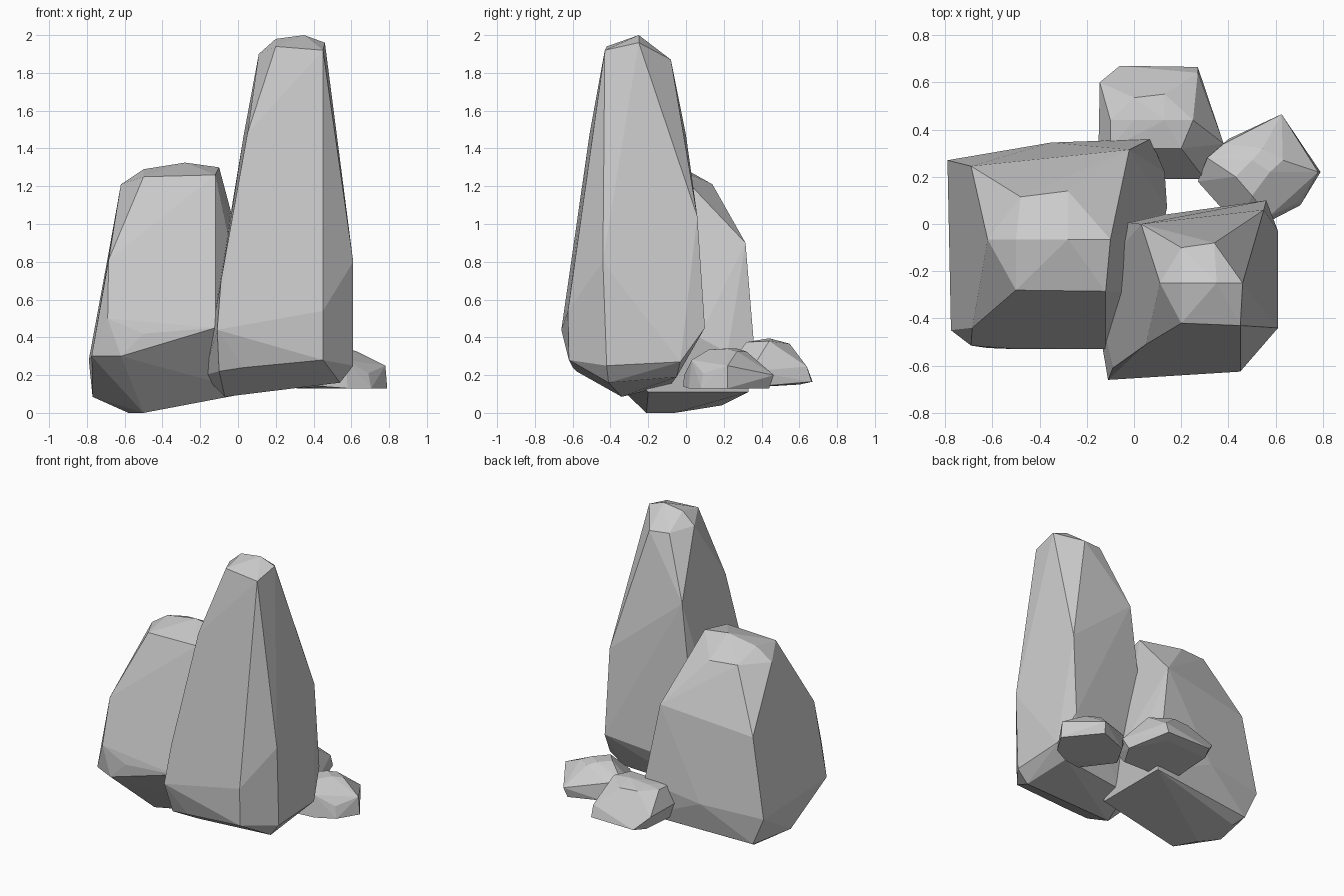
import bpy, bmesh, math


def rock(name, pts):
    """Faceted boulder: convex hull of a few corner points, near-flat facets merged."""
    bm = bmesh.new()
    for p in pts:
        bm.verts.new(p)
    res = bmesh.ops.convex_hull(bm, input=bm.verts[:])
    junk = {v for v in res["geom_interior"] + res["geom_unused"]
            if isinstance(v, bmesh.types.BMVert)}
    bmesh.ops.delete(bm, geom=list(junk), context='VERTS')
    bmesh.ops.dissolve_limit(bm, angle_limit=math.radians(4),
                             verts=bm.verts[:], edges=bm.edges[:])
    bmesh.ops.recalc_face_normals(bm, faces=bm.faces[:])
    me = bpy.data.meshes.new(name)
    bm.to_mesh(me)
    bm.free()
    ob = bpy.data.objects.new(name, me)
    bpy.context.collection.objects.link(ob)
    return ob


# Tall spire at the front right
rock("tall_rock", [
    (.20, -.25, 1.98), (.35, -.25, 2.0), (.11, -.25, 1.90), (.46, -.25, 1.96),
    (.20, -.10, 1.88), (.34, -.08, 1.87), (.20, -.42, 1.94), (.45, -.43, 1.92),
    (.05, -.51, 1.48), (.03, .0, 1.47), (.55, .06, 1.04), (.61, -.44, .80),
    (-.09, -.61, .70), (-.11, -.66, .44), (.04, -.625, .54), (.45, -.625, .54),
    (.45, -.62, .28), (.03, -.60, .24), (-.10, -.58, .22), (.61, -.42, .25),
    (.61, -.03, .27), (.56, .10, .45), (-.05, .01, .80), (-.08, .01, .35),
    (-.18, -.25, .20), (-.07, -.34, .085), (.54, -.41, .16), (.52, -.05, .19),
    (.0, -.08, .15)])

# Broad boulder on the left
rock("wide_rock", [
    (-.50, -.065, 1.29), (-.28, -.065, 1.325), (-.62, -.065, 1.21),
    (-.10, -.065, 1.30), (-.48, .115, 1.22), (-.28, .14, 1.21),
    (-.50, -.28, 1.25), (-.12, -.285, 1.26), (-.02, .315, .90),
    (-.69, .245, .82), (-.685, -.44, .81), (-.69, -.515, .50),
    (-.62, -.525, .30), (-.50, -.53, .42), (-.12, -.53, .45),
    (-.775, -.45, .30), (-.79, .27, .28), (.07, .36, .36), (-.35, .345, .30),
    (.14, .07, .40), (.13, .22, .32), (.05, -.3, .45), (-.77, -.06, .085),
    (-.50, -.21, .0), (-.58, -.06, .0), (-.66, .19, .04), (.08, .33, .11),
    (.08, -.20, .11), (-.70, .26, .08)])

# Small stone at the back
rock("back_stone", [
    (-.10, .44, .37), (0, .44, .385), (.13, .44, .395), (.25, .44, .38),
    (-.10, .32, .365), (.20, .32, .375), (0, .535, .37), (.13, .55, .365),
    (-.145, .60, .25), (-.15, .34, .25), (-.06, .67, .165), (.27, .665, .165),
    (.27, .64, .245), (.38, .34, .22), (.30, .19, .20), (-.10, .19, .20),
    (.36, .38, .14), (.22, .60, .15), (-.10, .58, .15), (-.10, .25, .13),
    (.28, .24, .13)])

# Small stone at the right
rock("side_stone", [
    (.545, .32, .325), (.63, .27, .325), (.575, .22, .34), (.50, .27, .34),
    (.43, .20, .34), (.50, .12, .335), (.625, .465, .20), (.61, .44, .13),
    (.78, .22, .25), (.79, .22, .13), (.705, .08, .13), (.69, .09, .21),
    (.58, .015, .13), (.57, .03, .28), (.45, -.015, .14), (.44, -.01, .20),
    (.31, .28, .27), (.27, .18, .20), (.31, .20, .13), (.38, .34, .25),
    (.40, .36, .13)])
